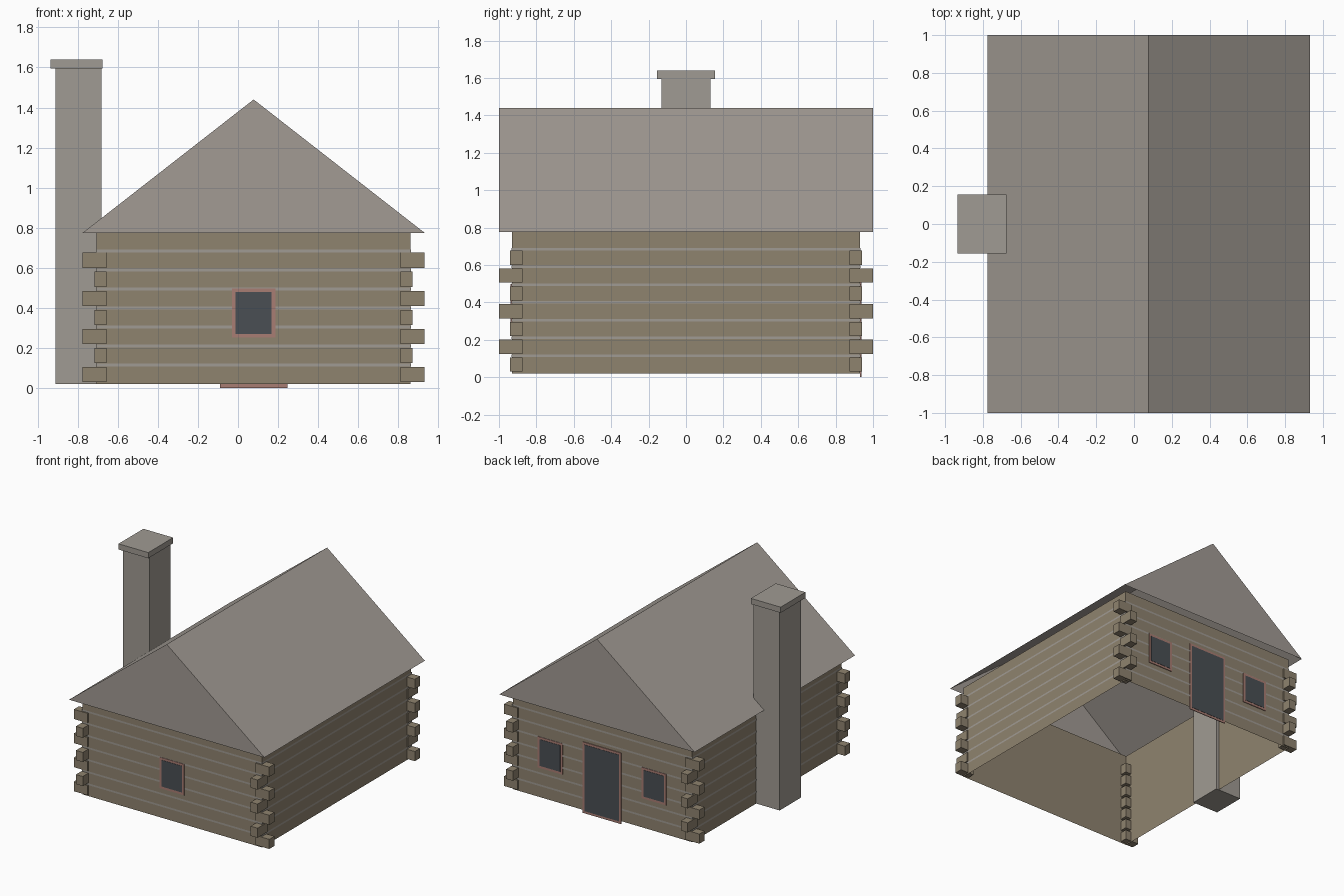
import bpy

if "Cube" in bpy.data.objects:
    bpy.data.objects.remove(bpy.data.objects["Cube"], do_unlink=True)


def material(name, r, g, b):
    def lin(c):
        c /= 255
        return c / 12.92 if c < 0.04045 else ((c + 0.055) / 1.055) ** 2.4
    colour = (lin(r), lin(g), lin(b), 1)
    mat = bpy.data.materials.new(name)
    mat.use_nodes = True
    mat.diffuse_color = colour
    mat.node_tree.nodes["Principled BSDF"].inputs["Base Color"].default_value = colour
    return mat


LOG = material("log brown", 143, 131, 111)
STONE = material("stone grey", 160, 155, 147)
ROOF = material("roof grey", 162, 155, 148)
TRIM = material("trim red", 168, 125, 115)
GLASS = material("dark pane", 74, 79, 84)


def build(name, verts, faces, mat):
    mesh = bpy.data.meshes.new(name)
    mesh.from_pydata(verts, [], faces)
    mesh.materials.append(mat)
    obj = bpy.data.objects.new(name, mesh)
    bpy.context.collection.objects.link(obj)
    return obj


def tube(name, x, y, z, mat, closed=True):
    """Rectangular prism from (min, max) ranges; open top and bottom if not closed."""
    x, y, z = sorted(x), sorted(y), sorted(z)
    verts = [(x[i], y[j], h) for h in z for i, j in ((0, 0), (1, 0), (1, 1), (0, 1))]
    faces = [(i, (i + 1) % 4, (i + 1) % 4 + 4, i + 4) for i in range(4)]
    if closed:
        faces += [(3, 2, 1, 0), (4, 5, 6, 7)]
    return build(name, verts, faces, mat)


CX = 0.078                       # house centre line
HX, HY = 0.783, 0.93             # wall half sizes
BASE, EAVE, RIDGE = 0.02, 0.775, 1.44
PITCH = 0.095                    # height of one log course

# Thin log walls, open above and below
tube("log_walls", (CX - HX, CX + HX), (-HY, HY), (BASE, EAVE), LOG, False)

# Courses: chinking line above each log, and alternating log ends at the corners
for i in range(7):
    z = 0.03 + i * PITCH
    d = 0.003
    tube(f"chinking_{i + 1}", (CX - HX - d, CX + HX + d), (-HY - d, HY + d),
         (z + 0.078, z + 0.092), STONE, False)
    out_x, out_y = (0.853, 0.94) if i % 2 == 0 else (0.793, 1.0)
    for sx in (-1, 1):
        for sy in (-1, 1):
            tube(f"log_end_{i + 1}", (CX + sx * 0.733, CX + sx * out_x),
                 (sy * 0.875, sy * out_y), (z, z + 0.076), LOG)

# Gable roof shell, open underneath
roof_verts = [(x, y, z) for y in (-1, 1)
              for x, z in ((CX - 0.853, EAVE), (CX + 0.853, EAVE), (CX, RIDGE))]
build("roof", roof_verts, [(0, 1, 2), (5, 4, 3), (1, 4, 5, 2), (0, 2, 5, 3)], ROOF)

# Chimney
tube("chimney_shaft", (-0.91, -0.682), (-0.132, 0.132), (BASE, 1.595), STONE)
tube("chimney_cap", (-0.935, -0.675), (-0.155, 0.155), (1.595, 1.64), STONE)


def opening(name, x, half, z0, z1, side, rim=0.018):
    """Framed pane laid on the front (-1) or back (1) wall."""
    tube(name + "_frame", (x - half, x + half),
         (side * (HY + 0.001), side * (HY + 0.007)), (z0, z1), TRIM)
    tube(name + "_pane", (x - half + rim, x + half - rim),
         (side * (HY + 0.002), side * (HY + 0.009)), (z0 + rim, z1 - rim), GLASS)


# Windows and door
opening("front_window", CX, 0.108, 0.253, 0.498, -1)
opening("back_door", CX, 0.168, 0.0, 0.56, 1)
for label, s in (("left", 1), ("right", -1)):
    opening(f"back_{label}_window", CX + s * 0.453, 0.108, 0.253, 0.498, 1)
